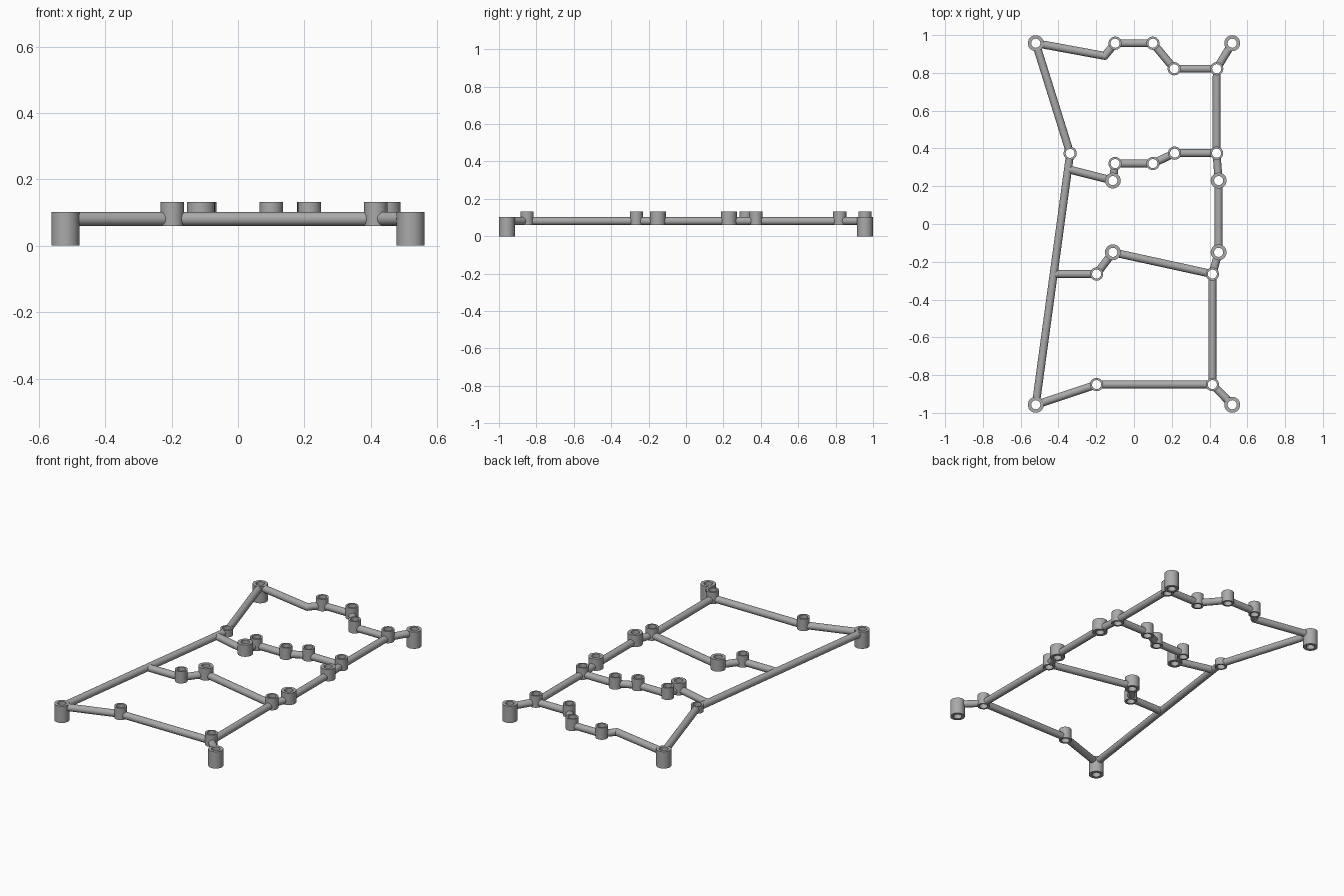
import bpy
import bmesh
import math
from mathutils import Vector, Matrix

cube = bpy.data.objects.get("Cube")
if cube:
    bpy.data.objects.remove(cube)

grey = bpy.data.materials.new("plain grey")
grey.use_nodes = True
colour = (0.4, 0.4, 0.4, 1)
grey.diffuse_color = colour
grey.node_tree.nodes["Principled BSDF"].inputs["Base Color"].default_value = colour

BAR_R, BAR_Z = 0.021, 0.081
HOLE_R, SMALL_R, LARGE_R = 0.024, 0.035, 0.042
BASE, TOP, FLUSH = 0.06, 0.132, 0.102
SEGMENTS = 32


def finish(name, bm):
    bmesh.ops.recalc_face_normals(bm, faces=bm.faces)
    mesh = bpy.data.meshes.new(name)
    bm.to_mesh(mesh)
    bm.free()
    mesh.materials.append(grey)
    obj = bpy.data.objects.new(name, mesh)
    bpy.context.collection.objects.link(obj)
    bpy.ops.object.select_all(action="DESELECT")
    obj.select_set(True)
    bpy.context.view_layer.objects.active = obj
    bpy.ops.object.shade_smooth_by_angle(angle=math.radians(40))


def sleeve(name, xy, radius, low, high):
    """Upright tube with a through hole, spun from a rectangular profile."""
    bm = bmesh.new()
    profile = [(HOLE_R, low), (radius, low), (radius, high), (HOLE_R, high)]
    verts = [bm.verts.new((xy[0] + r, xy[1], z)) for r, z in profile]
    edges = [bm.edges.new((verts[i], verts[(i + 1) % 4])) for i in range(4)]
    bmesh.ops.spin(bm, geom=verts + edges, cent=(*xy, 0), axis=(0, 0, 1),
                   angle=math.tau, steps=SEGMENTS, use_merge=True)
    bmesh.ops.remove_doubles(bm, verts=bm.verts, dist=0.0001)
    finish(name, bm)


# Tall corner feet, wide bosses and narrow bosses
feet = {"back_right": (-0.52, 0.957), "back_left": (0.52, 0.957),
        "front_right": (-0.52, -0.957), "front_left": (0.52, -0.957)}
wide = {"wide_a": (-0.112, 0.23), "wide_b": (0.448, 0.23),
        "wide_c": (0.448, -0.15), "wide_d": (-0.112, -0.15)}
narrow = {"back_a": (-0.10, 0.957), "back_b": (0.10, 0.957),
          "back_c": (0.213, 0.822), "back_d": (0.438, 0.822),
          "mid_a": (-0.10, 0.32), "mid_b": (0.10, 0.32),
          "mid_c": (0.215, 0.375), "mid_d": (0.437, 0.375),
          "low_a": (-0.198, -0.265), "low_b": (0.415, -0.265),
          "front_a": (-0.198, -0.85), "front_b": (0.415, -0.85)}
elbow = {"side_elbow": (-0.338, 0.374)}
# Plain joints where a bar bends or meets another bar
joints = {"bend": (-0.155, 0.89), "mid_tee": (-0.349, 0.29), "low_tee": (-0.425, -0.265)}

points, setback = {}, {}
for group, radius, low, high, kind in (
        (feet, LARGE_R, 0, FLUSH, "foot"), (wide, LARGE_R, BASE, TOP, "boss"),
        (narrow, SMALL_R, BASE, TOP, "boss"), (elbow, SMALL_R, BASE, FLUSH, "ring")):
    for name, xy in group.items():
        sleeve(f"{name}_{kind}", xy, radius, low, high)
        points[name] = xy
        setback[name] = math.sqrt(radius ** 2 - BAR_R ** 2) - 0.001
for name, xy in joints.items():
    points[name] = xy
    setback[name] = 0


def bar(start, end):
    """Round bar between two points, stopping inside each sleeve wall."""
    a, b = (Vector((*points[n], BAR_Z)) for n in (start, end))
    way = (b - a).normalized()
    a += way * setback[start]
    b -= way * setback[end]
    bm = bmesh.new()
    place = Matrix.Translation((a + b) / 2) @ way.to_track_quat("Z", "Y").to_matrix().to_4x4()
    bmesh.ops.create_cone(bm, cap_ends=True, segments=SEGMENTS, radius1=BAR_R,
                          radius2=BAR_R, depth=(b - a).length, matrix=place)
    finish(f"bar_{start}_to_{end}", bm)


# Frame rails and cross runs
runs = ["back_right bend back_a back_b back_c back_d back_left",
        "back_right side_elbow front_right",
        "back_d mid_d wide_b wide_c low_b front_b front_left",
        "mid_tee wide_a mid_a mid_b mid_c mid_d",
        "low_tee low_a wide_d low_b",
        "front_right front_a front_b"]
for run in runs:
    names = run.split()
    for start, end in zip(names, names[1:]):
        bar(start, end)

# Rounded elbow at the bend
bm = bmesh.new()
bmesh.ops.create_uvsphere(bm, u_segments=SEGMENTS, v_segments=16, radius=BAR_R,
                          matrix=Matrix.Translation((*joints["bend"], BAR_Z)))
finish("bend_elbow", bm)
